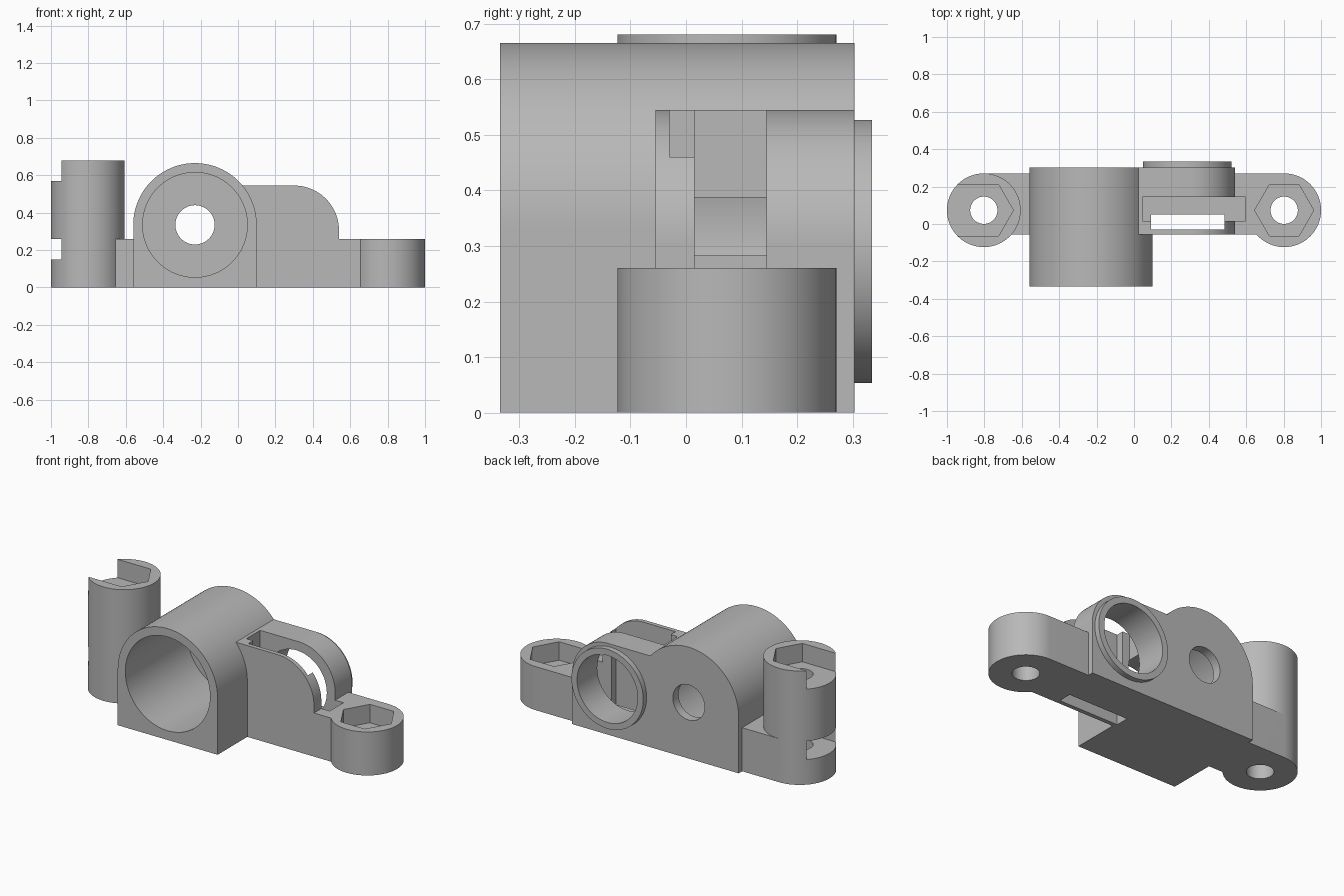
import bpy, bmesh
from math import sin, cos, pi, radians
from mathutils import Vector

if "Cube" in bpy.data.objects:
    bpy.data.objects.remove(bpy.data.objects["Cube"], do_unlink=True)

grey = bpy.data.materials.new("plain_grey")
grey.use_nodes = True
GREY = (0.48, 0.48, 0.48, 1)
grey.diffuse_color = GREY
grey.node_tree.nodes["Principled BSDF"].inputs["Base Color"].default_value = GREY


def arc(cx, cy, r, start, end, n):
    return [(cx + r * cos(radians(start + (end - start) * i / n)),
             cy + r * sin(radians(start + (end - start) * i / n))) for i in range(n + 1)]


def circle(cx, cy, r, n=96):
    return arc(cx, cy, r, 0, 360, n)[:-1]


def rect(x0, x1, y0, y1):
    return [(x0, y0), (x1, y0), (x1, y1), (x0, y1)]


def prism(name, outline, axis, low, high):
    """Extrude an outline along z (outline in x, y) or along y (outline in x, z)."""
    bm = bmesh.new()
    place = (lambda a, b: (a, b, low)) if axis == "z" else (lambda a, b: (a, low, b))
    face = bm.faces.new([bm.verts.new(place(a, b)) for a, b in outline])
    ext = bmesh.ops.extrude_face_region(bm, geom=[face])
    step = Vector((0, 0, high - low)) if axis == "z" else Vector((0, high - low, 0))
    bmesh.ops.translate(bm, vec=step,
                        verts=[v for v in ext["geom"] if isinstance(v, bmesh.types.BMVert)])
    bmesh.ops.recalc_face_normals(bm, faces=bm.faces)
    mesh = bpy.data.meshes.new(name)
    bm.to_mesh(mesh)
    bm.free()
    mesh.materials.append(grey)
    obj = bpy.data.objects.new(name, mesh)
    bpy.context.collection.objects.link(obj)
    return obj


EAR_X, EAR_Y, EAR_R = 0.803, 0.0735, 0.197
PLATE_H, POST_H, NUT = 0.26, 0.68, 0.11
BORE_X, BORE_Z = -0.23, 0.335
RING_X, RING_Z = 0.285, 0.29
FRONT, BACK = -0.055, 0.303

# Solid parts
bracket = prism("bracket", rect(-EAR_X, EAR_X, FRONT, 0.2705), "z", 0, PLATE_H)
solids = [
    prism("tall_post", circle(-EAR_X, EAR_Y, EAR_R), "z", 0, POST_H),
    prism("short_ear", circle(EAR_X, EAR_Y, EAR_R), "z", 0, PLATE_H),
    prism("barrel", [(-0.56, 0), (0.1, 0)] + arc(BORE_X, BORE_Z, 0.33, 0, 180, 64),
          "y", -0.335, BACK),
    prism("sensor_block", [(-0.1, 0), (0.54, 0)] + arc(0.3, 0.305, 0.24, 0, 90, 32)
          + [(-0.1, 0.545)], "y", FRONT, BACK),
    prism("rear_ring", circle(RING_X, RING_Z, 0.237), "y", 0.25, 0.335),
]

# Bores, slots and nut pockets
cutters = [
    prism("barrel_bore", circle(BORE_X, BORE_Z, 0.28), "y", -0.5, 0.25),
    prism("barrel_rear_hole", circle(BORE_X, BORE_Z, 0.105, 64), "y", 0.2, 0.5),
    prism("ring_bore", circle(RING_X, RING_Z, 0.2), "y", 0.1, 0.5),
    prism("wide_slot", rect(0.045, 0.595, 0.015, 0.145), "z", 0.05, 0.8),
    prism("thin_slot", rect(0.09, 0.483, -0.03, 0.05), "z", -0.1, 0.8),
]
for side in (-1, 1):
    cutters.append(prism("bolt_hole", circle(side * EAR_X, EAR_Y, 0.073, 48), "z", -0.1, 0.9))
cutters.append(prism("ear_nut", circle(EAR_X, EAR_Y, 0.158, 6), "z", PLATE_H - NUT, 0.4))
# Post pockets run out through the side so nuts can slide in
half = 0.158 * sin(pi / 3)
open_hex = arc(-EAR_X, EAR_Y, 0.158, -60, 60, 2) + [(-1.2, EAR_Y + half), (-1.2, EAR_Y - half)]
for low, high in ((PLATE_H - NUT, PLATE_H), (POST_H - NUT, 0.9)):
    cutters.append(prism("post_nut", open_hex, "z", low, high))

# Join the solids, then remove the cutters
for tools, operation in ((solids, "UNION"), (cutters, "DIFFERENCE")):
    for tool in tools:
        mod = bracket.modifiers.new(tool.name, "BOOLEAN")
        mod.operation, mod.solver, mod.object = operation, "EXACT", tool
        tool.hide_render = True

bpy.context.view_layer.update()
result = bpy.data.meshes.new_from_object(bracket.evaluated_get(bpy.context.evaluated_depsgraph_get()))
bracket.modifiers.clear()
bracket.data = result
for tool in solids + cutters:
    bpy.data.objects.remove(tool, do_unlink=True)
result.materials.clear()
result.materials.append(grey)
for face in result.polygons:
    face.material_index = 0

bpy.ops.object.select_all(action="DESELECT")
bracket.select_set(True)
bpy.context.view_layer.objects.active = bracket
bpy.ops.object.shade_smooth_by_angle(angle=radians(30))
